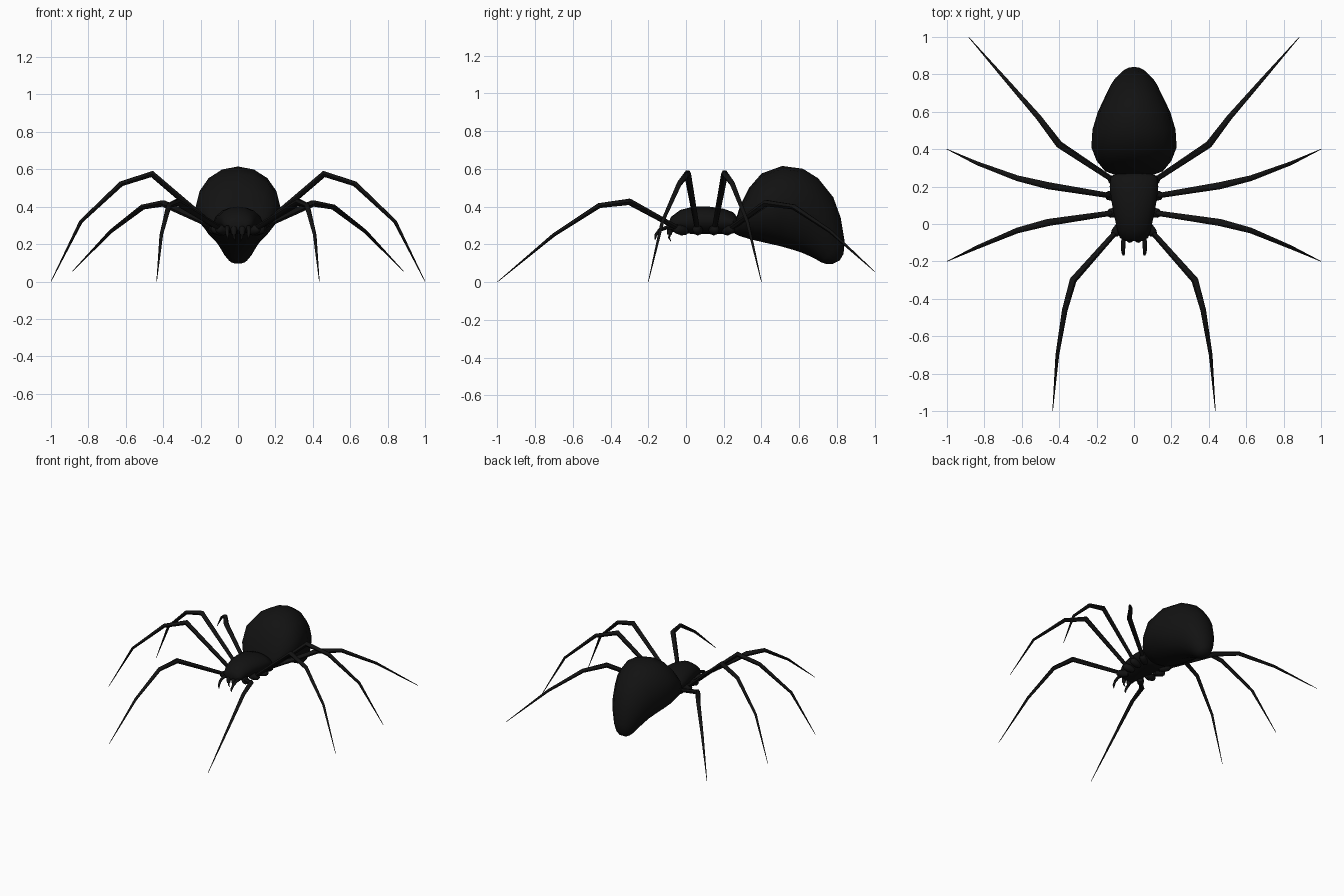
import bpy, bmesh, math
from mathutils import Vector

black = bpy.data.materials.new("black")
black.diffuse_color = (0.006, 0.006, 0.006, 1)


def loft(name, rings, angle=50, mirror=False):
    """Skin a list of equal-length point rings and cap both ends."""
    bm = bmesh.new()
    vs = [[bm.verts.new(p) for p in r] for r in rings]
    n = len(vs[0])
    for a, b in zip(vs, vs[1:]):
        for i in range(n):
            j = (i + 1) % n
            bm.faces.new((a[i], a[j], b[j], b[i]))
    bm.faces.new(vs[0])
    bm.faces.new(vs[-1])
    bmesh.ops.recalc_face_normals(bm, faces=bm.faces)
    me = bpy.data.meshes.new(name)
    bm.to_mesh(me)
    bm.free()
    ob = bpy.data.objects.new(name, me)
    bpy.context.collection.objects.link(ob)
    me.materials.append(black)
    if mirror:
        m = ob.modifiers.new("mirror", 'MIRROR')
        m.use_mirror_merge = False
    bpy.ops.object.select_all(action='DESELECT')
    ob.select_set(True)
    bpy.context.view_layer.objects.active = ob
    bpy.ops.object.shade_smooth_by_angle(angle=math.radians(angle))
    return ob


def body(name, sections, n=16):
    """Sections: top y, top z, bottom y, bottom z, half width."""
    rings = []
    for ty, tz, by, bz, w in sections:
        ring = []
        for i in range(n):
            a = 2 * math.pi * i / n
            t = 0.5 + 0.5 * math.cos(a)
            ring.append((w * math.sin(a), by + (ty - by) * t, bz + (tz - bz) * t))
        rings.append(ring)
    return loft(name, rings)


def tube(name, pts, radii, n=6):
    """Tapered mirrored limb with mitred joints."""
    pts = [Vector(p) for p in pts]
    rings = []
    for k, p in enumerate(pts):
        d = Vector()
        if k > 0:
            d += (p - pts[k - 1]).normalized()
        if k < len(pts) - 1:
            d += (pts[k + 1] - p).normalized()
        d.normalize()
        ends = pts[-1] - pts[0]
        side = Vector((-ends.y, ends.x, 0)).normalized()
        side = (side - d * side.dot(d)).normalized()
        up = d.cross(side)
        rings.append([p + radii[k] * (side * math.cos(2 * math.pi * i / n)
                                      + up * math.sin(2 * math.pi * i / n)) for i in range(n)])
    return loft(name, rings, 60, True)


# Abdomen: drooping teardrop
body("abdomen", [
    (0.258, 0.31, 0.25, 0.262, 0.08), (0.285, 0.40, 0.28, 0.245, 0.155),
    (0.335, 0.50, 0.34, 0.227, 0.20), (0.40, 0.575, 0.42, 0.208, 0.228),
    (0.51, 0.615, 0.50, 0.19, 0.222), (0.62, 0.60, 0.57, 0.17, 0.195),
    (0.70, 0.55, 0.62, 0.153, 0.165), (0.78, 0.45, 0.66, 0.135, 0.135),
    (0.82, 0.34, 0.69, 0.12, 0.108), (0.84, 0.22, 0.715, 0.105, 0.078),
    (0.835, 0.15, 0.745, 0.095, 0.052), (0.815, 0.115, 0.775, 0.095, 0.025)])

# Head and thorax: domed shell
body("head_and_thorax", [
    (-0.092, 0.315, -0.088, 0.275, 0.045), (-0.08, 0.345, -0.07, 0.265, 0.075),
    (-0.03, 0.382, -0.03, 0.258, 0.09), (0.04, 0.40, 0.04, 0.255, 0.105),
    (0.12, 0.40, 0.12, 0.255, 0.12), (0.20, 0.388, 0.20, 0.255, 0.13),
    (0.25, 0.37, 0.25, 0.258, 0.125), (0.275, 0.34, 0.275, 0.275, 0.08)])

# Four leg pairs: hip, knee, shin, ankle, tip
legs = {
    "front_leg": [(0.09, -0.035, 0.28), (0.325, -0.30, 0.425), (0.37, -0.46, 0.405),
                  (0.41, -0.70, 0.25), (0.435, -1.0, 0.0)],
    "second_leg": [(0.11, 0.06, 0.28), (0.46, 0.008, 0.575), (0.625, -0.035, 0.522),
                   (0.84, -0.125, 0.32), (1.0, -0.2, 0.0)],
    "third_leg": [(0.12, 0.15, 0.28), (0.46, 0.205, 0.575), (0.625, 0.245, 0.522),
                  (0.84, 0.325, 0.32), (1.0, 0.4, 0.0)],
    "rear_leg": [(0.105, 0.23, 0.28), (0.40, 0.425, 0.418), (0.51, 0.57, 0.398),
                 (0.68, 0.765, 0.268), (0.885, 1.0, 0.055)],
}
for name, path in legs.items():
    tube(name, path, [0.014, 0.019, 0.015, 0.010, 0.0015])
    # Hip joint bulging from the underside of the shell
    hip = Vector(path[0])
    out = (Vector(path[1]) - hip)
    out.z = 0
    out.normalize()
    base = hip - out * 0.05 - Vector((0, 0, 0.012))
    tube(name + "_hip", [base, hip - out * 0.02 - Vector((0, 0, 0.006)),
                         hip + out * 0.02, hip + out * 0.035],
         [0.018, 0.028, 0.024, 0.012], 8)

# Feelers and fangs on the face
tube("feeler", [(0.05, -0.05, 0.285), (0.058, -0.10, 0.29), (0.058, -0.14, 0.275),
                (0.056, -0.16, 0.25), (0.054, -0.163, 0.225)],
     [0.012, 0.012, 0.011, 0.009, 0.003])
tube("jaw", [(0.022, -0.06, 0.30), (0.022, -0.085, 0.28), (0.022, -0.088, 0.25)],
     [0.016, 0.018, 0.012], 8)
tube("fang", [(0.022, -0.085, 0.255), (0.02, -0.09, 0.235), (0.014, -0.08, 0.215)],
     [0.008, 0.006, 0.001])
